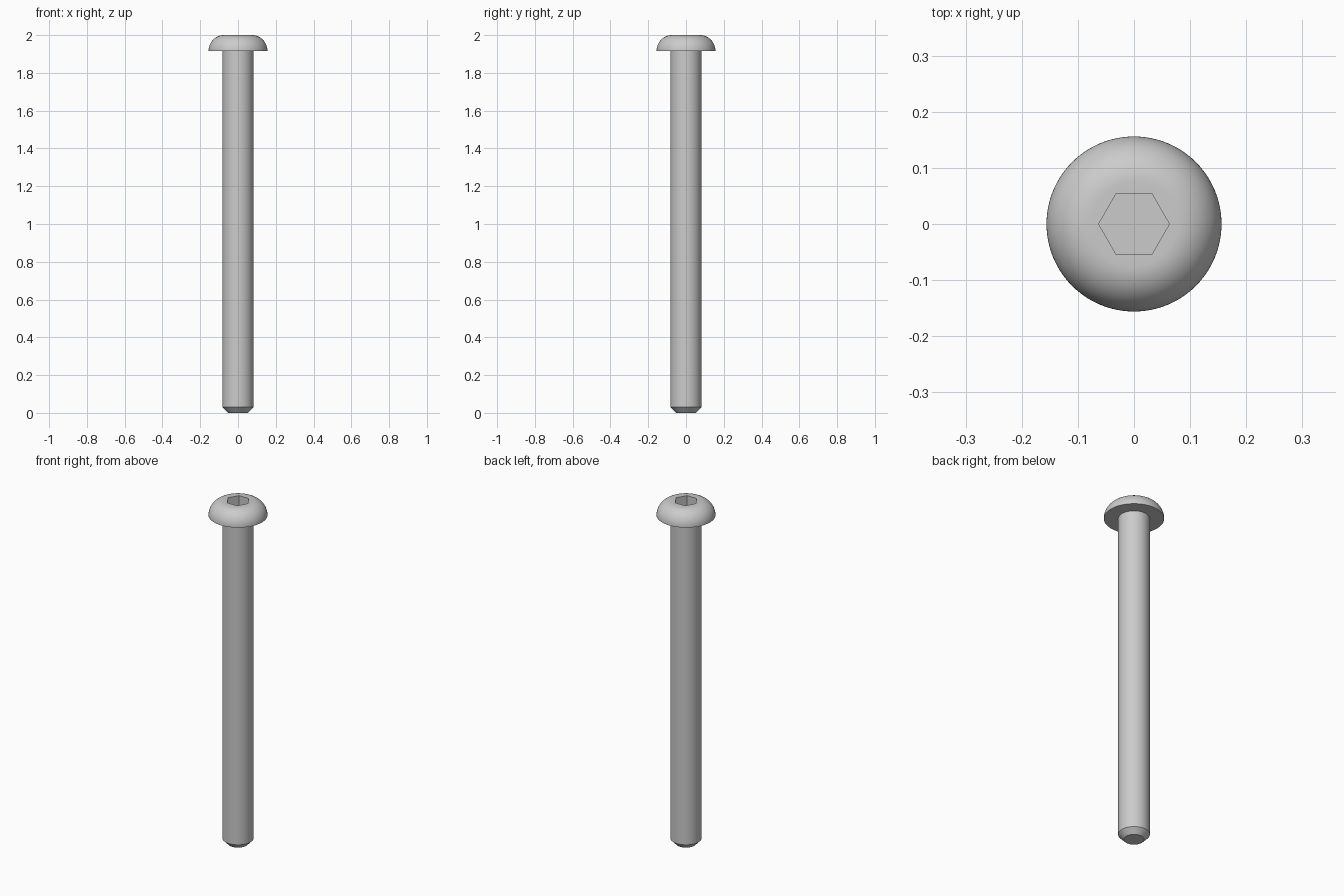
import bpy
import bmesh
import math

if "Cube" in bpy.data.objects:
    bpy.data.objects.remove(bpy.data.objects["Cube"], do_unlink=True)

SIDES = 96
HEAD_BASE, TOP = 1.915, 2.0
HEAD_R, FLAT_R, SHAFT_R = 0.156, 0.075, 0.082
TIP_R, CHAMFER = 0.053, 0.03
SOCKET_R, SOCKET_DEPTH = 0.063, 0.06

steel = bpy.data.materials.new("steel grey")
steel.use_nodes = True
colour = (0.6, 0.6, 0.6, 1)
steel.diffuse_color = colour
steel.node_tree.nodes["Principled BSDF"].inputs["Base Color"].default_value = colour


def lathe(name, profile, sides=SIDES, cap_top=True):
    """Revolve (radius, height) points, bottom to top, about z."""
    bm = bmesh.new()
    rings = []
    for r, z in profile:
        angles = [math.tau * i / sides for i in range(sides)]
        rings.append([bm.verts.new((r * math.cos(a), r * math.sin(a), z)) for a in angles])
    for low, high in zip(rings, rings[1:]):
        for i in range(sides):
            j = (i + 1) % sides
            bm.faces.new((low[i], low[j], high[j], high[i]))
    bm.faces.new(rings[0][::-1])
    if cap_top:
        bm.faces.new(rings[-1])
    mesh = bpy.data.meshes.new(name)
    bm.to_mesh(mesh)
    bm.free()
    mesh.materials.append(steel)
    obj = bpy.data.objects.new(name, mesh)
    bpy.context.collection.objects.link(obj)
    return obj


def smooth(obj):
    bpy.ops.object.select_all(action="DESELECT")
    obj.select_set(True)
    bpy.context.view_layer.objects.active = obj
    bpy.ops.object.shade_smooth_by_angle(angle=math.radians(30))


# Shaft with a chamfered tip, open where it meets the head
shaft = lathe("shaft", [(TIP_R, 0), (SHAFT_R, CHAMFER), (SHAFT_R, HEAD_BASE)], cap_top=False)
smooth(shaft)

# Rounded button head with a flat top
steps = 16
dome = []
for i in range(steps + 1):
    a = math.pi / 2 * i / steps
    dome.append((FLAT_R + (HEAD_R - FLAT_R) * math.cos(a),
                 HEAD_BASE + (TOP - HEAD_BASE) * math.sin(a)))
head = lathe("button_head", dome)

# Hexagonal socket cut into the head
cutter = lathe("socket_cutter", [(SOCKET_R, TOP - SOCKET_DEPTH), (SOCKET_R, TOP + 0.1)], sides=6)
cut = head.modifiers.new("hex socket", "BOOLEAN")
cut.operation = "DIFFERENCE"
cut.solver = "EXACT"
cut.object = cutter
bpy.context.view_layer.objects.active = head
bpy.ops.object.modifier_apply(modifier=cut.name)
bpy.data.objects.remove(cutter, do_unlink=True)
smooth(head)
